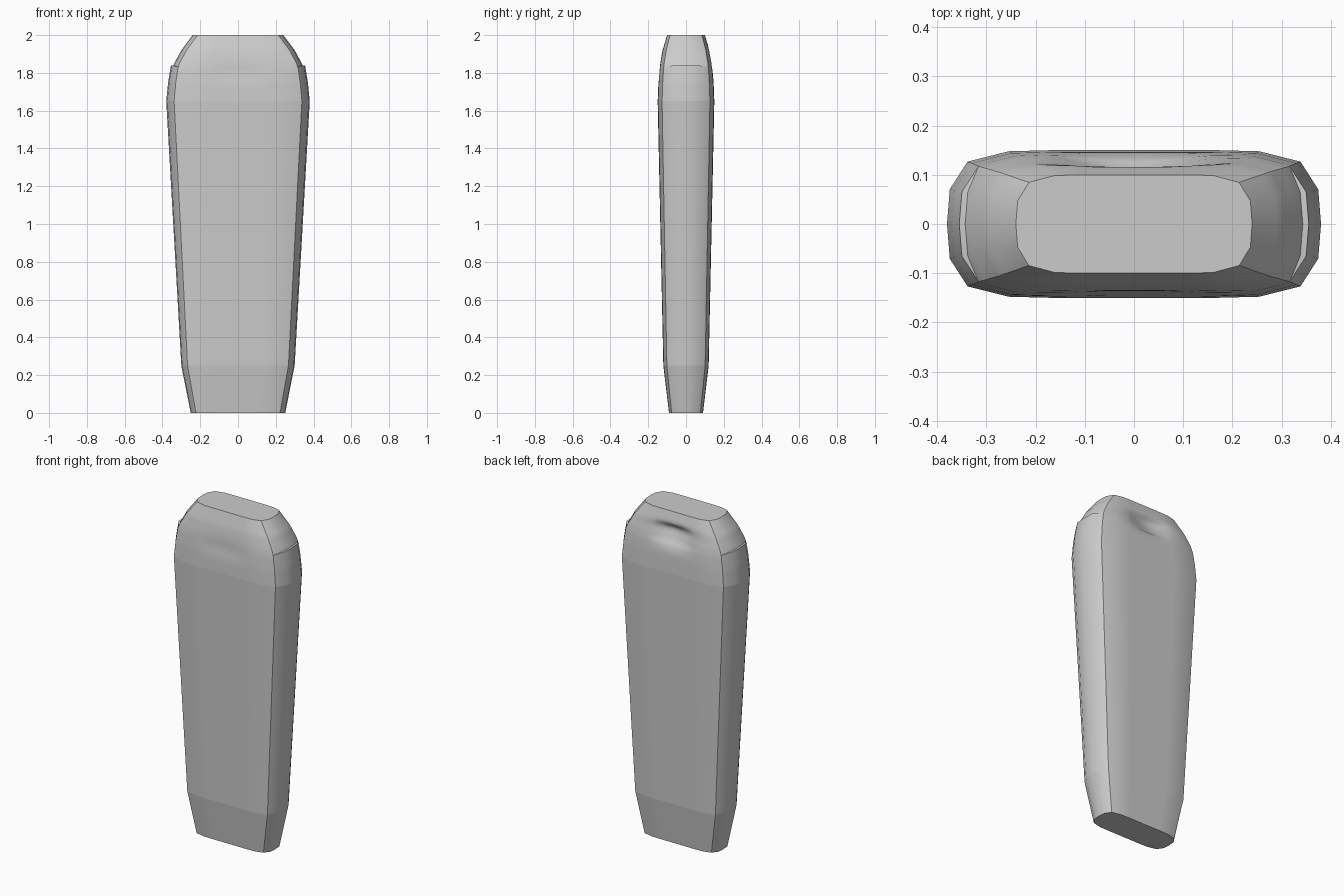
import bpy, bmesh, math

if "Cube" in bpy.data.objects:
    bpy.data.objects.remove(bpy.data.objects["Cube"])

# Stations: height, half width, half depth
STATIONS = [(0, .25, .09), (.25, .30, .12), (1.65, .38, .15), (1.75, .37, .146),
            (1.84, .355, .139), (1.92, .306, .124), (2.0, .24, .10)]

# Quarter section (fractions of half width / half depth), flat face finely divided
quarter = [(1, 0), (.985, .47), (.89, .845), (.67, .985)]
quarter += [(.44 * (1 - i / 10), 1) for i in range(10)]
half = quarter + [(0, 1)] + [(-x, y) for x, y in reversed(quarter)]
section = half + [(x, -y) for x, y in reversed(half[1:-1])]


def size_at(z):
    for (z0, w0, d0), (z1, w1, d1) in zip(STATIONS, STATIONS[1:]):
        if z <= z1 + 1e-6:
            t = (z - z0) / (z1 - z0)
            return w0 + t * (w1 - w0), d0 + t * (d1 - d0)


def hump(t):
    return math.cos(t * math.pi / 2) ** 2 if abs(t) < 1 else 0


def dent(x, z, back):
    # Thumb notch: abrupt upper lip, gentle lower slope; faint hollow in front
    if back:
        v = (z - 1.895) / (.05 if z > 1.895 else .13)
        return .036 * hump(x / .2) * hump(v)
    return .005 * hump(x / .26) * hump((z - 1.80) / .09)


def ring(bm, z, inset=0):
    w, d = size_at(z)
    verts = []
    for fx, fy in section:
        x, y = fx * w, fy * d
        if abs(fx) > .95:
            x -= math.copysign(inset, fx)
        if abs(fy) > .98:
            y -= math.copysign(dent(x, z, fy > 0), fy)
        lift = -.01 if 1.83 < z < 1.85 and abs(fx) < .95 else 0
        verts.append(bm.verts.new((x, y, z + lift)))
    return verts


# Body lofted through the stations, with a small step on each end
bm = bmesh.new()
levels = [(0, 0), (.25, 0), (1.65, 0)]
levels += [(1.65 + .19 * i / 10, 0) for i in range(1, 11)]
levels += [(1.84, .012)]
levels += [(1.84 + .16 * i / 12, .012 * (1 - i / 12)) for i in range(1, 13)]
rings = [ring(bm, z, inset) for z, inset in levels]
n = len(section)
for a, b in zip(rings, rings[1:]):
    for i in range(n):
        j = (i + 1) % n
        bm.faces.new((a[i], a[j], b[j], b[i]))
bm.faces.new(rings[0][::-1])
bm.faces.new(rings[-1])
bmesh.ops.remove_doubles(bm, verts=bm.verts, dist=1e-5)
bmesh.ops.recalc_face_normals(bm, faces=bm.faces)

# Crisp shading breaks at the two taper changes
for e in bm.edges:
    if any(all(abs(v.co.z - z) < 1e-4 for v in e.verts) for z in (.25, 1.65)):
        e.smooth = False

mesh = bpy.data.meshes.new("case_body")
bm.to_mesh(mesh)
bm.free()
body = bpy.data.objects.new("case_body", mesh)
bpy.context.collection.objects.link(body)
bpy.context.view_layer.objects.active = body
body.select_set(True)
bpy.ops.object.shade_smooth_by_angle(angle=math.radians(32), keep_sharp_edges=True)
